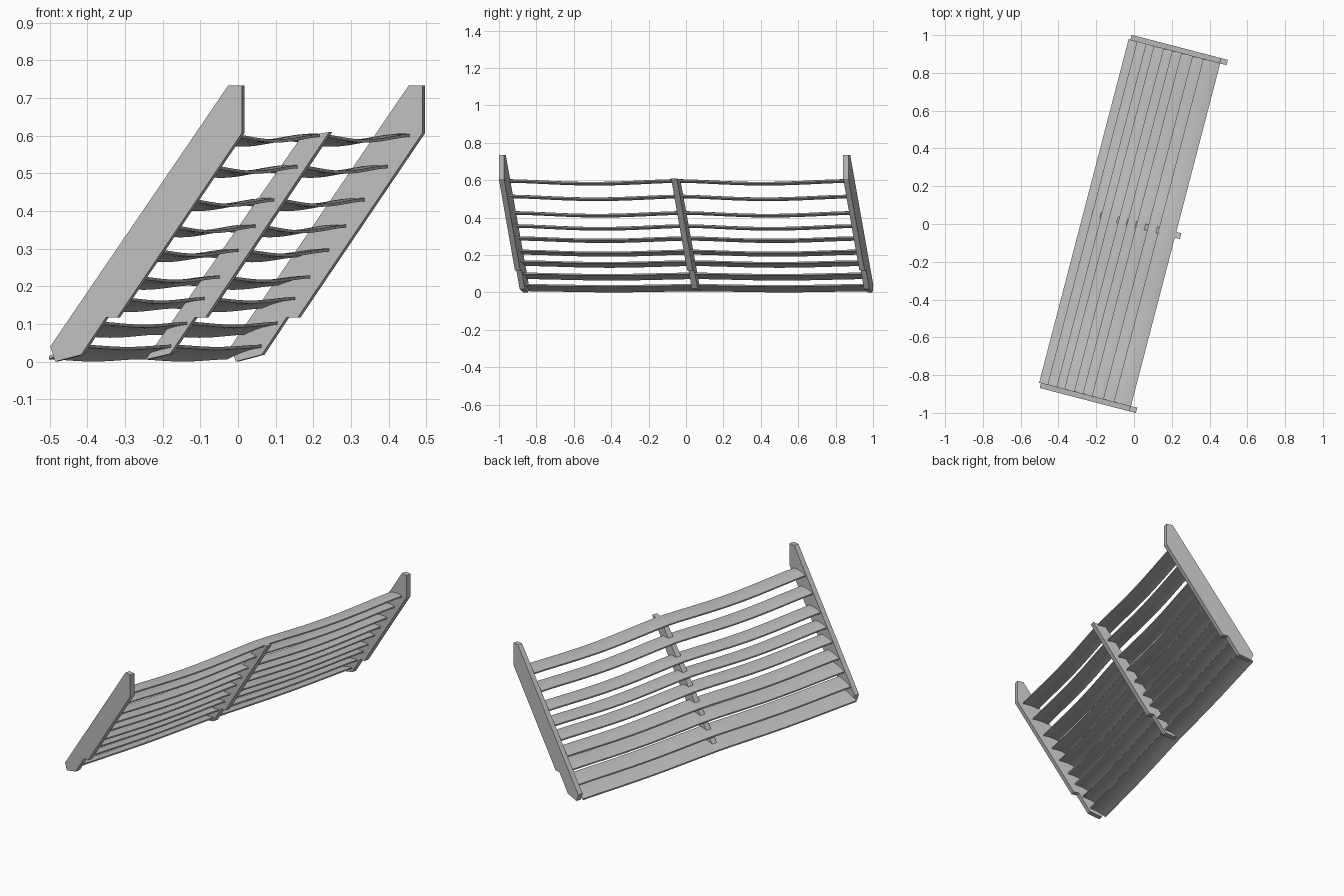
import bpy, bmesh, math
from mathutils import Matrix

cube = bpy.data.objects.get("Cube")
if cube:
    bpy.data.objects.remove(cube, do_unlink=True)

grey = bpy.data.materials.new("plain_grey")
grey.use_nodes = True
colour = (0.52, 0.52, 0.52, 1)
grey.diffuse_color = colour
grey.node_tree.nodes["Principled BSDF"].inputs["Base Color"].default_value = colour

# The whole rack is turned about the vertical axis
TURN = Matrix.Rotation(math.radians(-14.6), 4, "Z")


def loft(name, rings, smooth=False):
    """Skin a list of equal closed rings and cap both ends."""
    bm = bmesh.new()
    loops = [[bm.verts.new(p) for p in ring] for ring in rings]
    n = len(loops[0])
    for a, b in zip(loops, loops[1:]):
        for i in range(n):
            j = (i + 1) % n
            bm.faces.new((a[i], a[j], b[j], b[i]))
    bm.faces.new(loops[0])
    bm.faces.new(loops[-1])
    bmesh.ops.recalc_face_normals(bm, faces=bm.faces)
    bm.transform(TURN)
    mesh = bpy.data.meshes.new(name)
    bm.to_mesh(mesh)
    bm.free()
    mesh.materials.append(grey)
    ob = bpy.data.objects.new(name, mesh)
    bpy.context.collection.objects.link(ob)
    if smooth:
        bpy.ops.object.select_all(action="DESELECT")
        ob.select_set(True)
        bpy.context.view_layer.objects.active = ob
        bpy.ops.object.shade_smooth_by_angle(angle=math.radians(30))
    return ob


def plank(name, profile, y0, y1):
    """Upright board: a side profile given a thickness along y."""
    return loft(name, [[(x, y, z) for x, z in profile] for y in (y0, y1)])


# Sloping side boards with a notch near the foot
side = [(-.264, .04), (-.25, 0), (-.179, .018), (-.111, .117), (-.08, .117),
        (.262, .607), (.262, .734), (.225, .734)]
plank("front_side_board", side, -.966, -.937)
plank("back_side_board", side, .937, .966)

# Centre rail under the slats
rail = [(-.25, .005), (-.183, .02), (-.115, .117), (-.085, .117),
        (.255, .61), (.178, .597)]
plank("centre_rail", rail, -.016, .016)

# Slats: thin bowed boards, steeper towards the foot, sagging in both spans
HALF, STEPS, ARC, THICK = .94, 24, 6, .008
heights = [.045, .106, .172, .229, .3, .364, .434, .522, .605]
for k, z_front in enumerate(heights):
    t = k / (len(heights) - 1)
    low = max(0, 1 - t * 1.6)
    drop = .011 + .02 * low
    sag = .015 - .009 * low
    x_front = -.18 + (z_front - .045) / 1.375
    z_back = z_front - drop
    x_back = -.256 + (z_back - .04) / 1.42
    rings = []
    for s in range(STEPS + 1):
        y = -HALF + 2 * HALF * s / STEPS
        dip = sag * math.sin(math.pi * abs(y) / HALF) ** 1.5 if 0 < abs(y) < HALF else 0
        top, bottom = [], []
        for i in range(ARC + 1):
            f = i / ARC
            x = x_back + (x_front - x_back) * f
            bow = .005 * math.sin(math.pi * f)
            z = z_back + drop * f + bow - dip
            top.append((x, y, z))
            bottom.append((x, y, z - THICK))
        rings.append(top + bottom[::-1])
    loft(f"slat_{k + 1}", rings, smooth=True)
